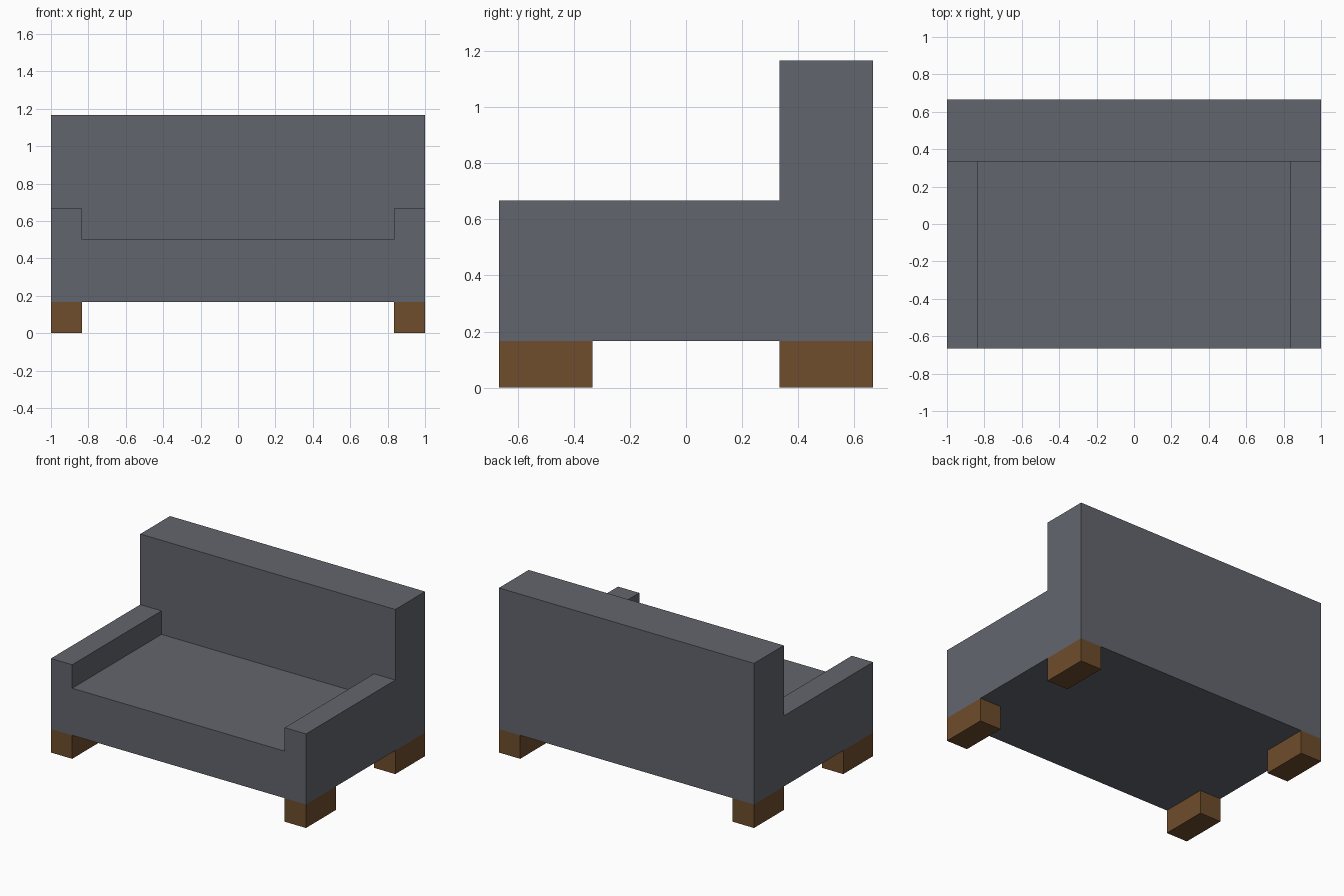
import bpy
import bmesh
from mathutils import Vector

if "Cube" in bpy.data.objects:
    bpy.data.objects.remove(bpy.data.objects["Cube"])

U = 1 / 6                       # the model sits on a grid of sixths
W, D = 1.0, 4 * U               # half width and half depth
ARM_X, BACK_Y = 5 * U, 2 * U    # inner faces of the arms and the backrest


def material(name, color):
    mat = bpy.data.materials.new(name)
    mat.diffuse_color = (*color, 1)
    mat.use_nodes = True
    mat.node_tree.nodes["Principled BSDF"].inputs["Base Color"].default_value = mat.diffuse_color
    return mat


def add_box(bm, lo, hi):
    verts = bmesh.ops.create_cube(bm, size=1)["verts"]
    for v in verts:
        v.co = Vector([l if c < 0 else h for c, l, h in zip(v.co, lo, hi)])


def finish(bm, name, mat):
    bmesh.ops.recalc_face_normals(bm, faces=bm.faces[:])
    mesh = bpy.data.meshes.new(name)
    bm.to_mesh(mesh)
    bm.free()
    mesh.materials.append(mat)
    obj = bpy.data.objects.new(name, mesh)
    bpy.context.collection.objects.link(obj)
    return obj


def raise_faces(bm, level, height, rule):
    """Extrude the upward faces at one level whose centre passes the rule."""
    faces = [f for f in bm.faces
             if all(abs(v.co.z - level) < 1e-4 for v in f.verts)
             and rule(f.calc_center_median())]
    geom = bmesh.ops.extrude_face_region(bm, geom=faces)["geom"]
    verts = [g for g in geom if isinstance(g, bmesh.types.BMVert)]
    bmesh.ops.translate(bm, verts=verts, vec=(0, 0, height))


fabric = material("grey fabric", (0.123, 0.131, 0.153))
wood = material("brown wood", (0.156, 0.074, 0.026))

# Upholstered body: seat slab, cut along the arm and backrest lines
bm = bmesh.new()
add_box(bm, (-W, -D, U), (W, D, 3 * U))
for point, normal in (((-ARM_X, 0, 0), (1, 0, 0)),
                      ((ARM_X, 0, 0), (1, 0, 0)),
                      ((0, BACK_Y, 0), (0, 1, 0))):
    bmesh.ops.bisect_plane(bm, geom=bm.verts[:] + bm.edges[:] + bm.faces[:],
                           plane_co=point, plane_no=normal)
bm.normal_update()
# Arms and lower backrest, then the full backrest
raise_faces(bm, 3 * U, U, lambda c: abs(c.x) > ARM_X or c.y > BACK_Y)
raise_faces(bm, 4 * U, 3 * U, lambda c: c.y > BACK_Y)
bmesh.ops.recalc_face_normals(bm, faces=bm.faces[:])
bmesh.ops.dissolve_limit(bm, angle_limit=0.01,
                         verts=bm.verts[:], edges=bm.edges[:])
finish(bm, "sofa_body", fabric)

# Four block legs flush with the corners
for y_name, y0, y1 in (("front", -D, -BACK_Y), ("back", BACK_Y, D)):
    for x_name, x0, x1 in (("left", -W, -ARM_X), ("right", ARM_X, W)):
        bm = bmesh.new()
        add_box(bm, (x0, y0, 0), (x1, y1, U))
        finish(bm, f"{y_name}_{x_name}_leg", wood)
